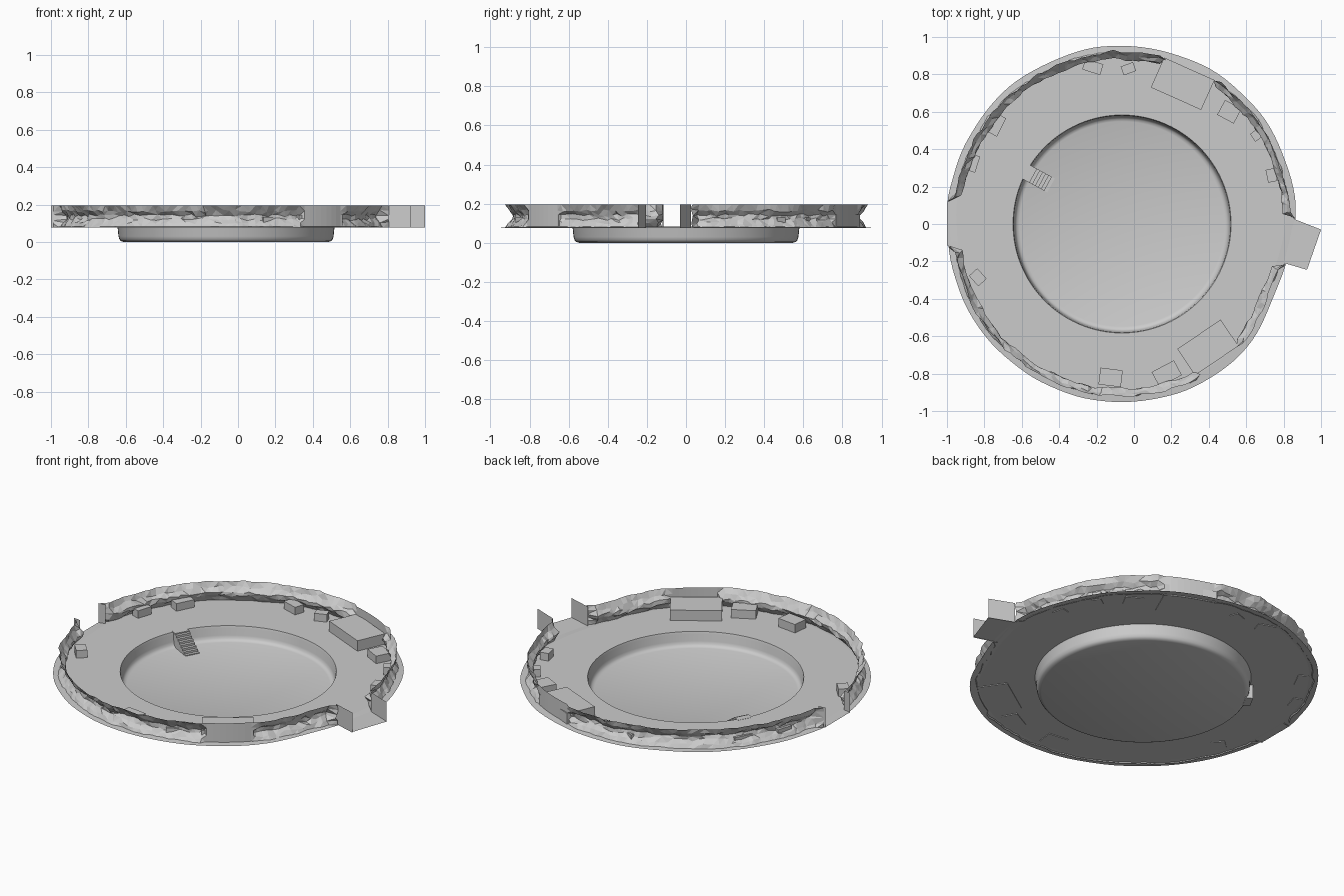
import bpy, bmesh, math, random
from mathutils import Vector, noise

if "Cube" in bpy.data.objects:
    bpy.data.objects.remove(bpy.data.objects["Cube"])

random.seed(4)
CX = -0.064           # centre of the round arena
FLOOR, PIT_R = 0.083, 0.583
WALL_B, WALL_T = 0.076, 0.195


def make(name, bm, smooth=False):
    me = bpy.data.meshes.new(name)
    bm.to_mesh(me)
    bm.free()
    ob = bpy.data.objects.new(name, me)
    bpy.context.collection.objects.link(ob)
    if smooth:
        bpy.context.view_layer.objects.active = ob
        ob.select_set(True)
        bpy.ops.object.shade_smooth_by_angle(angle=math.radians(35))
        ob.select_set(False)
    return ob


def polar(r, a, z):
    return Vector((max(-1, CX + r * math.cos(a)), r * math.sin(a), z))


def bump(deg, centre, width):
    d = (deg - centre + 180) % 360 - 180
    return math.exp(-(d / width) ** 2)


def outer(a):
    # slightly irregular outline of the base
    deg = math.degrees(a)
    wob = 0.008 * noise.noise(Vector((math.cos(a) * 4, math.sin(a) * 4, 2)))
    return 0.934 + 0.018 * abs(math.sin(a)) - 0.045 * bump(deg, 338, 18) + wob


def bridge(bm, rows, closed=False):
    for r0, r1 in zip(rows, rows[1:]):
        n = len(r0)
        for i in range(n if closed else n - 1):
            j = (i + 1) % n
            bm.faces.new((r0[i], r0[j], r1[j], r1[i]))


def quad_sheet(name, pts):
    bm = bmesh.new()
    bm.faces.new([bm.verts.new(p) for p in pts])
    return make(name, bm)


def box(name, x, y, z0, z1, sx, sy, deg):
    bm = bmesh.new()
    bmesh.ops.create_cube(bm, size=1)
    bmesh.ops.scale(bm, vec=(sx, sy, z1 - z0), verts=bm.verts)
    ob = make(name, bm)
    ob.location = (x, y, (z0 + z1) / 2)
    ob.rotation_euler.z = math.radians(deg)
    return ob


# ring floor with irregular outer edge
N = 120
angles = [2 * math.pi * i / N for i in range(N)]
bm = bmesh.new()
bridge(bm, [[bm.verts.new(polar(PIT_R, a, FLOOR)) for a in angles],
            [bm.verts.new(polar(outer(a) - 0.05, a, FLOOR)) for a in angles],
            [bm.verts.new(polar(outer(a), a, WALL_B + 0.003)) for a in angles]], True)
bmesh.ops.reverse_faces(bm, faces=bm.faces)
make("ring_floor", bm)

# sunken pit with rounded lower edge
bm = bmesh.new()
profile = [(0.583, FLOOR), (0.579, 0.07), (0.575, 0.03), (0.57, 0.014),
           (0.562, 0.005), (0.548, 0.0)]
rows = [[bm.verts.new(polar(r, a, z)) for a in angles] for r, z in profile]
bridge(bm, rows, True)
bm.faces.new(rows[-1])
bmesh.ops.recalc_face_normals(bm, faces=bm.faces)
bmesh.ops.reverse_faces(bm, faces=bm.faces)
make("pit", bm, True)


# rocky wall: a pinched faceted sheet, plain behind the two large blocks
def rock_wall(name, d0, d1):
    bm = bmesh.new()
    n = int((d1 - d0) / 2.2)
    heights = [0, 0.2, 0.38, 0.55, 0.75, 1]
    pinch = [0.0, 0.018, 0.038, 0.04, 0.018, 0.002]
    rows = []
    for k, (h, p) in enumerate(zip(heights, pinch)):
        row = []
        for i in range(n + 1):
            deg = d0 + (d1 - d0) * i / n
            a = math.radians(deg)
            plain = any(abs(deg - c) < 9.5 for c in (66.5, 305))
            r = outer(a) - 0.03
            z = WALL_B + h * (WALL_T - WALL_B)
            if plain:
                r -= 0.012
            else:
                q = Vector((math.cos(a) * 9, math.sin(a) * 9, h * 2.2))
                r += -p + 0.013 * noise.noise(q) + random.uniform(-0.005, 0.005)
                if 0 < k < 5:
                    z += random.uniform(-0.008, 0.008)
                    a += math.radians(random.uniform(-0.7, 0.7))
            if i in (0, n):
                r = outer(a) - 0.005
            row.append(bm.verts.new(polar(r, a, z)))
        rows.append(row)
    bridge(bm, rows)
    bmesh.ops.reverse_faces(bm, faces=bm.faces)
    bmesh.ops.triangulate(bm, faces=bm.faces)
    return make(name, bm)


rock_wall("rock_wall_back", 2, 172.5)
rock_wall("rock_wall_front", 187.5, 346)


# gateways: floor extension and upright side panels
def gate(name, corners):
    quad_sheet(name + "_floor", [(x, y, FLOOR - 0.003) for x, y in corners])
    for side, (p, q) in (("a", corners[:2]), ("b", corners[2:])):
        quad_sheet(name + "_panel_" + side,
                   [(*p, WALL_B), (*q, WALL_B), (*q, WALL_T), (*p, WALL_T)])


gate("right_gate", [(0.79, -0.205), (0.925, -0.245), (1.0, -0.03), (0.86, 0.025)])
gate("left_gate", [(-0.955, 0.12), (-1.0, 0.115), (-1.0, -0.115), (-0.955, -0.12)])

# stairs into the pit
SA = math.radians(151.5)
STEPS = 7
box("stair_landing", *polar(0.577, SA, 0).xy, 0.0, FLOOR + 0.001, 0.04, 0.085, 151.5)
for i in range(STEPS):
    r = 0.558 - (i + 0.5) * 0.018
    top = FLOOR * (1 - (i + 0.5) / STEPS)
    box(f"stair_step_{i + 1}", *polar(r, SA, 0).xy, 0.001, top, 0.018, 0.085, 151.5)

# blocks along the wall: x, y, size x, size y, height, turn
blocks = [
    (0.26, 0.75, 0.295, 0.175, 0.062, -24), (0.395, -0.66, 0.28, 0.17, 0.062, 34),
    (-0.22, 0.84, 0.10, 0.06, 0.045, -18), (-0.03, 0.83, 0.07, 0.05, 0.045, 20),
    (0.51, 0.60, 0.10, 0.09, 0.045, -28), (0.655, 0.475, 0.05, 0.05, 0.045, 35),
    (0.735, 0.26, 0.05, 0.07, 0.045, 12), (-0.735, 0.53, 0.06, 0.11, 0.045, -27),
    (-0.86, 0.325, 0.05, 0.09, 0.045, -18), (-0.835, -0.285, 0.06, 0.075, 0.045, 42),
    (-0.125, -0.82, 0.12, 0.09, 0.05, -7), (0.175, -0.80, 0.135, 0.09, 0.05, 28),
]
for i, (x, y, sx, sy, h, deg) in enumerate(blocks):
    kind = "large_block" if i < 2 else "small_block"
    box(f"{kind}_{i + 1}", x, y, FLOOR - 0.004, FLOOR + h, sx, sy, deg)
